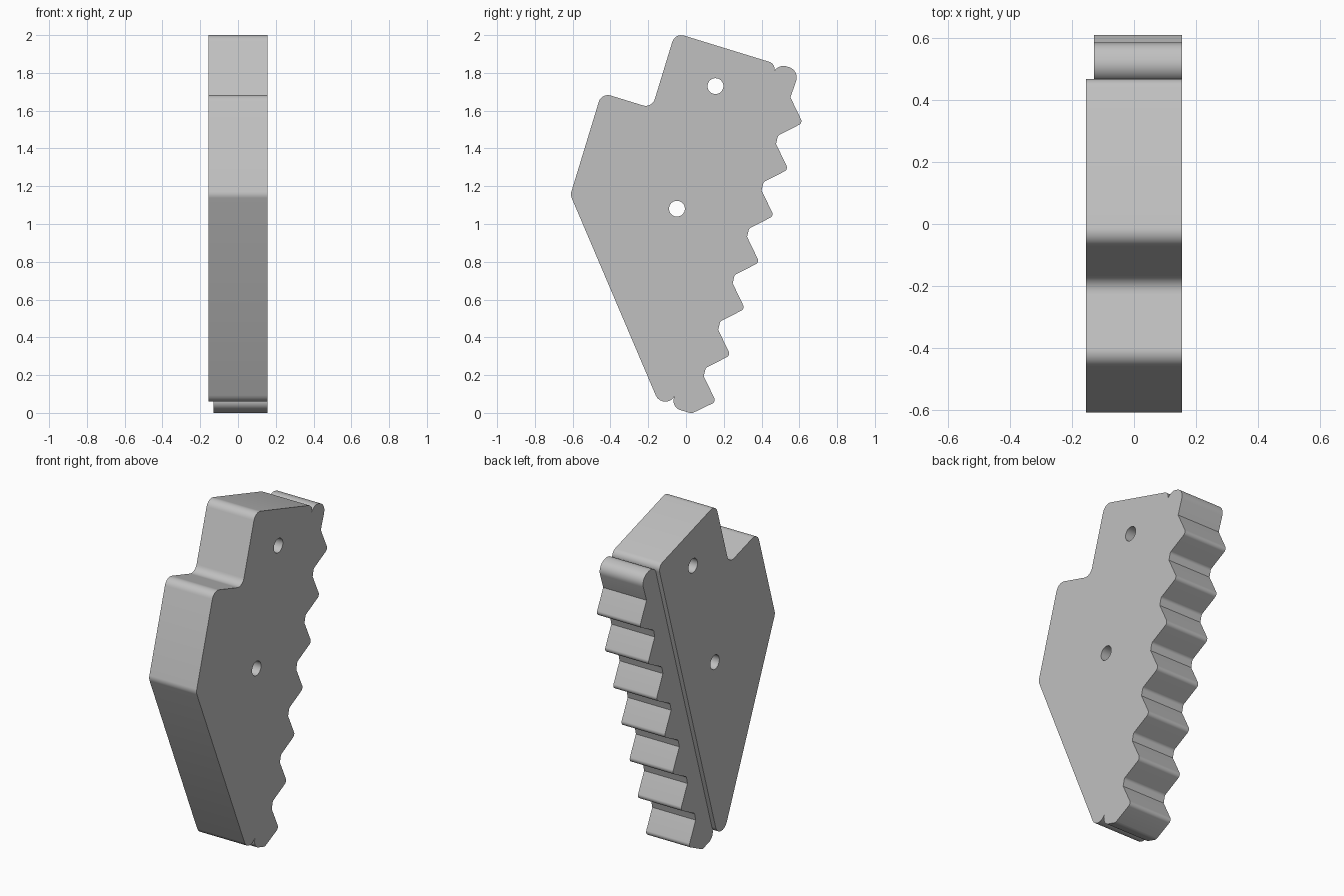
import bpy
import bmesh
import math
from mathutils import Vector

cube = bpy.data.objects.get("Cube")
if cube:
    bpy.data.objects.remove(cube, do_unlink=True)

grey = bpy.data.materials.new("plain grey")
grey.use_nodes = True
grey.diffuse_color = (0.53, 0.53, 0.53, 1)
grey.node_tree.nodes["Principled BSDF"].inputs["Base Color"].default_value = grey.diffuse_color


def rounded(corners, steps=8):
    """Outline in (y, z) with each corner (y, z, radius) filleted."""
    out = []
    for i, (y, z, r) in enumerate(corners):
        p = Vector((y, z))
        if r == 0:
            out.append(p)
            continue
        a = (Vector(corners[i - 1][:2]) - p).normalized()
        b = (Vector(corners[(i + 1) % len(corners)][:2]) - p).normalized()
        half = a.angle(b) / 2
        centre = p + (a + b).normalized() * r / math.sin(half)
        start = p + a * r / math.tan(half) - centre
        end = p + b * r / math.tan(half) - centre
        sweep = start.angle(end)
        for k in range(steps + 1):
            t = k / steps
            arc = start * math.sin((1 - t) * sweep) + end * math.sin(t * sweep)
            out.append(centre + arc / math.sin(sweep))
    return out


def circle(y, z, r, n=32):
    return [Vector((y + r * math.cos(math.tau * k / n), z + r * math.sin(math.tau * k / n)))
            for k in range(n)]


def plate(name, loops, x0, x1):
    """Extrude an outline, with optional holes, from x0 to x1."""
    bm = bmesh.new()
    edges = []
    for loop in loops:
        vs = [bm.verts.new((x0, p.x, p.y)) for p in loop]
        edges += [bm.edges.new((vs[i - 1], vs[i])) for i in range(len(vs))]
    bmesh.ops.triangle_fill(bm, edges=edges, use_beauty=True, normal=(1, 0, 0))
    ext = bmesh.ops.extrude_face_region(bm, geom=bm.faces[:], use_keep_orig=True)
    moved = [g for g in ext["geom"] if isinstance(g, bmesh.types.BMVert)]
    bmesh.ops.translate(bm, verts=moved, vec=(x1 - x0, 0, 0))
    bmesh.ops.recalc_face_normals(bm, faces=bm.faces[:])
    mesh = bpy.data.meshes.new(name)
    bm.to_mesh(mesh)
    bm.free()
    mesh.materials.append(grey)
    obj = bpy.data.objects.new(name, mesh)
    bpy.context.collection.objects.link(obj)
    bpy.ops.object.select_all(action='DESELECT')
    obj.select_set(True)
    bpy.context.view_layer.objects.active = obj
    bpy.ops.object.shade_smooth_by_angle(angle=math.radians(30))
    return obj


# Main body with a stepped top and two through holes
body = rounded([
    (-0.101, -0.046, 0.055),
    (-0.612, 1.154, 0.05),
    (-0.447, 1.695, 0.05),
    (-0.18, 1.613, 0.05),
    (-0.058, 2.012, 0.05),
    (0.479, 1.847, 0.04),
])
holes = [circle(0.156, 1.73, 0.042), circle(-0.048, 1.081, 0.042)]
plate("body", [body] + holes, -0.155, 0.155)

# Toothed strip along the back edge, slightly narrower than the body
TEETH = 7
teeth = [(-0.079, 0.03, 0.05), (0.478, 1.851, 0.057), (0.602, 1.813, 0.057)]
for i in range(TEETH):
    dy, dz = -0.0765 * i, -0.246 * i
    teeth.append((0.553 + dy, 1.67 + dz, 0))
    teeth.append((0.618 + dy, 1.535 + dz, 0.022))
    if i < TEETH - 1:
        teeth.append((0.487 + dy, 1.468 + dz, 0.02))
teeth.append((0.03, -0.003, 0.03))
plate("toothed_strip", [rounded(teeth)], -0.129, 0.155)
